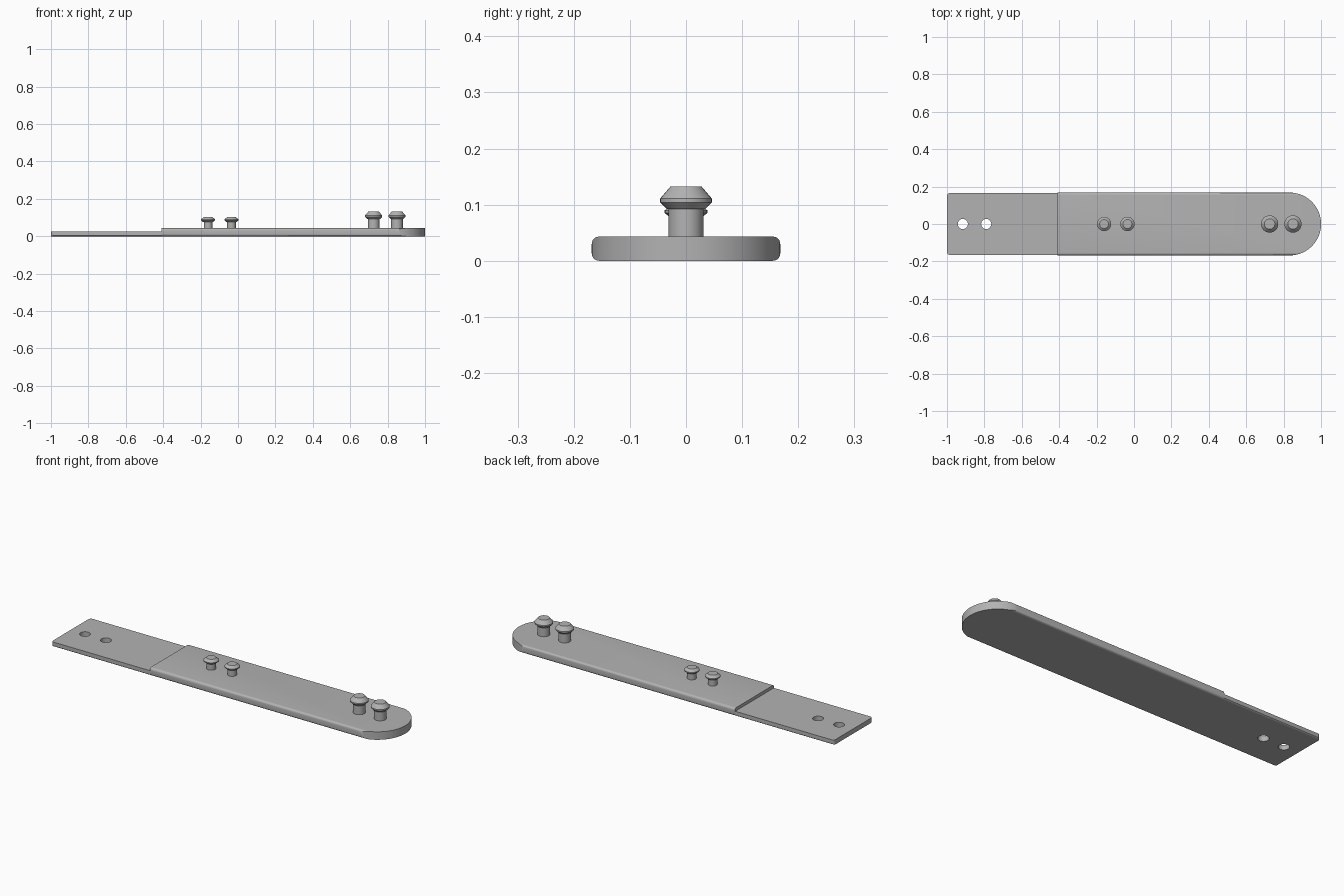
import bpy
import bmesh
from math import cos, sin, pi
from mathutils import Vector

if "Cube" in bpy.data.objects:
    bpy.data.objects.remove(bpy.data.objects["Cube"])

grey = bpy.data.materials.new("plain grey")
grey.use_nodes = True
COLOUR = (0.45, 0.45, 0.45, 1)
grey.diffuse_color = COLOUR
grey.node_tree.nodes["Principled BSDF"].inputs["Base Color"].default_value = COLOUR


def arc(cx, cy, r, start, end, steps):
    return [(cx + r * cos(start + (end - start) * i / steps),
             cy + r * sin(start + (end - start) * i / steps)) for i in range(steps + 1)]


def finish(name, bm):
    bmesh.ops.recalc_face_normals(bm, faces=bm.faces)
    mesh = bpy.data.meshes.new(name)
    bm.to_mesh(mesh)
    bm.free()
    mesh.materials.append(grey)
    obj = bpy.data.objects.new(name, mesh)
    bpy.context.collection.objects.link(obj)
    return obj


def prism(name, points, sweep):
    """Extrude a closed outline of 3D points along a vector."""
    bm = bmesh.new()
    face = bm.faces.new([bm.verts.new(p) for p in points])
    out = bmesh.ops.extrude_face_region(bm, geom=[face])
    verts = [v for v in out["geom"] if isinstance(v, bmesh.types.BMVert)]
    bmesh.ops.translate(bm, vec=Vector(sweep), verts=verts)
    return finish(name, bm)


def lathe(name, profile, x, sides=32):
    """Spin a radius/height profile about a vertical axis at x."""
    bm = bmesh.new()
    rings = [[bm.verts.new((x + r * cos(2 * pi * i / sides), r * sin(2 * pi * i / sides), z))
              for i in range(sides)] for r, z in profile]
    for low, high in zip(rings, rings[1:]):
        for i in range(sides):
            j = (i + 1) % sides
            bm.faces.new((low[i], low[j], high[j], high[i]))
    bm.faces.new(rings[0])
    bm.faces.new(rings[-1])
    return finish(name, bm)


def activate(obj):
    bpy.ops.object.select_all(action='DESELECT')
    obj.select_set(True)
    bpy.context.view_layer.objects.active = obj


def cut(obj, cutter, operation='DIFFERENCE'):
    cutter.hide_render = True
    mod = obj.modifiers.new("cut", 'BOOLEAN')
    mod.operation = operation
    mod.solver = 'EXACT'
    mod.object = cutter
    activate(obj)
    bpy.ops.object.modifier_apply(modifier=mod.name)
    bpy.data.objects.remove(cutter)


def smooth(obj):
    activate(obj)
    bpy.ops.object.shade_smooth_by_angle()


HALF, THICK, STEP_X, STEP_Z = 0.168, 0.043, -0.41, 0.026

# Bar: rounded section swept along x
R = 0.013
w = HALF - R
section = (arc(w, THICK - R, R, 0, pi / 2, 6) + arc(-w, THICK - R, R, pi / 2, pi, 6)
           + arc(-w, R, R, pi, 1.5 * pi, 6) + arc(w, R, R, 1.5 * pi, 2 * pi, 6))
bar = prism("bar", [(-1.1, y, z) for y, z in section], (2.2, 0, 0))

# Plan outline: round end, slightly narrower tongue with small corner radii
narrow, C = HALF - 0.003, 0.015
plan = (arc(1 - HALF, 0, HALF + 0.0001, -pi / 2, pi / 2, 48)
        + [(STEP_X, HALF + 0.0001), (STEP_X, narrow)]
        + arc(-1 + C, narrow - C, C, pi / 2, pi, 5)
        + arc(-1 + C, -narrow + C, C, pi, 1.5 * pi, 5)
        + [(STEP_X, -narrow), (STEP_X, -HALF - 0.0001)])
cut(bar, prism("outline", [(x, y, -0.1) for x, y in plan], (0, 0, 0.3)), 'INTERSECT')

# Thin tongue step and its two through holes
step = [(-1.2, -1), (STEP_X, -1), (STEP_X, 1), (-1.2, 1)]
cut(bar, prism("step", [(x, y, STEP_Z) for x, y in step], (0, 0, 0.2)))
for x in (-0.915, -0.79):
    cut(bar, lathe("hole", [(0.027, -0.1), (0.027, 0.2)], x))
smooth(bar)

# Studs: stem with a double-cone head
small = [(0.023, 0.035), (0.023, 0.077), (0.028, 0.077), (0.038, 0.085),
         (0.038, 0.09), (0.024, 0.102)]
large = [(0.031, 0.035), (0.031, 0.092), (0.034, 0.092), (0.046, 0.104),
         (0.046, 0.111), (0.028, 0.132)]
for name, profile, places in (("small_stud", small, (-0.16, -0.035)),
                              ("large_stud", large, (0.725, 0.85))):
    for side, x in zip(("right", "left"), places):
        smooth(lathe(f"{name}_{side}", profile, x))
